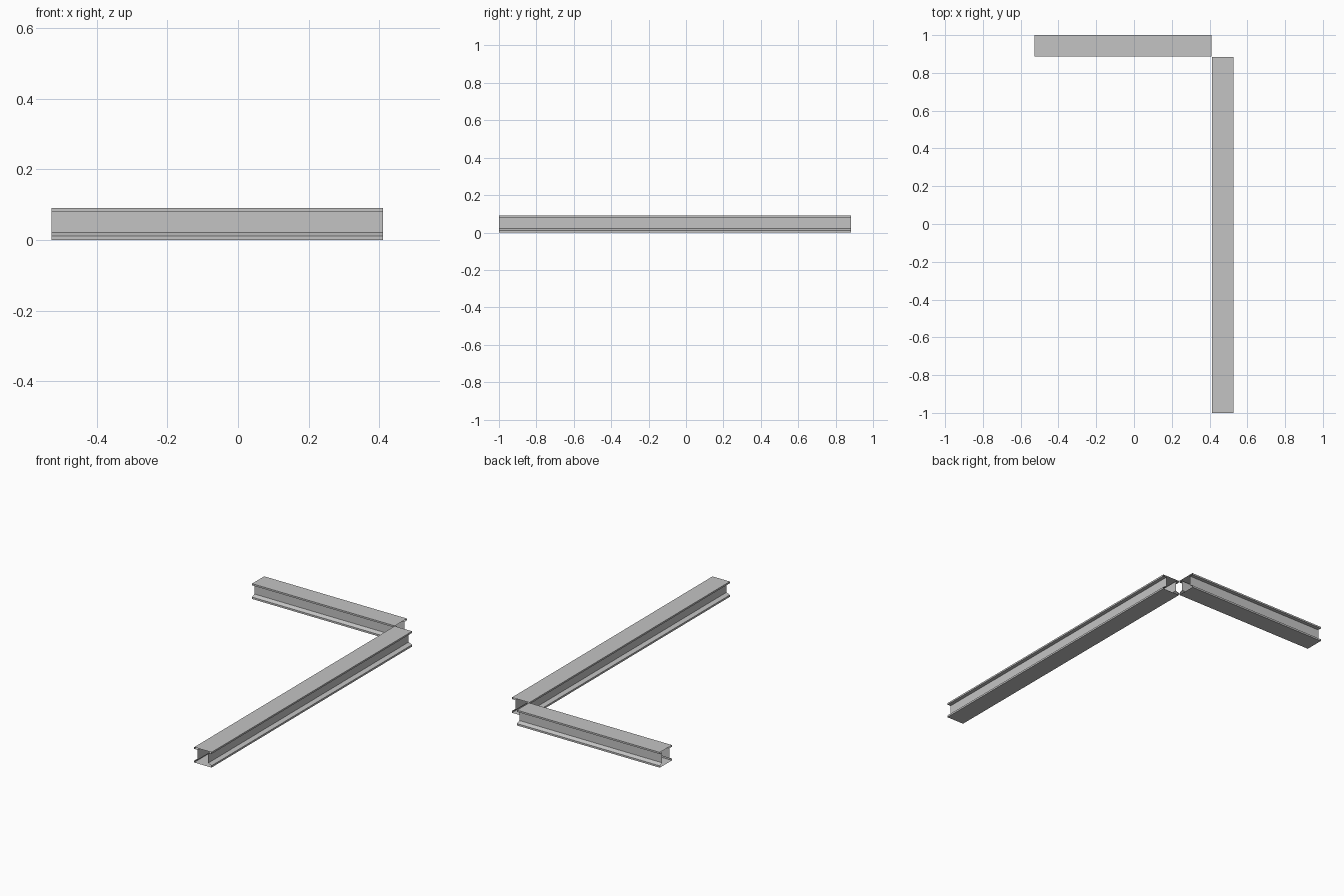
import bpy, bmesh

if "Cube" in bpy.data.objects:
    bpy.data.objects.remove(bpy.data.objects["Cube"])

grey = bpy.data.materials.new("steel_grey")
grey.diffuse_color = (0.55, 0.55, 0.55, 1)
grey.use_nodes = True
grey.node_tree.nodes["Principled BSDF"].inputs["Base Color"].default_value = grey.diffuse_color

# Right half of the open-ended beam section: (offset from centre, height)
half = [(0.057, 0.0), (0.057, 0.011), (0.035, 0.021),
        (0.035, 0.081), (0.057, 0.081), (0.057, 0.091)]
section = half + [(-u, z) for u, z in reversed(half)]


def beam(name, place, start, end):
    """Extrude the section between two positions, leaving the ends open."""
    bm = bmesh.new()
    rings = [[bm.verts.new(place(u, t, z)) for u, z in section]
             for t in (start, end)]
    n = len(section)
    for i in range(n):
        j = (i + 1) % n
        bm.faces.new((rings[0][i], rings[0][j], rings[1][j], rings[1][i]))
    # Point the faces outward, judged from the top face
    bm.normal_update()
    top = max(bm.faces, key=lambda f: f.calc_center_median().z)
    if top.normal.z < 0:
        bmesh.ops.reverse_faces(bm, faces=bm.faces[:])
    me = bpy.data.meshes.new(name)
    bm.to_mesh(me)
    bm.free()
    me.materials.append(grey)
    ob = bpy.data.objects.new(name, me)
    bpy.context.collection.objects.link(ob)


# Long beam along y, short beam along x, meeting at a corner
beam("long_beam", lambda u, t, z: (0.469 + u, t, z), -1.0, 0.883)
beam("short_beam", lambda u, t, z: (t, 0.943 + u, z), -0.528, 0.411)
